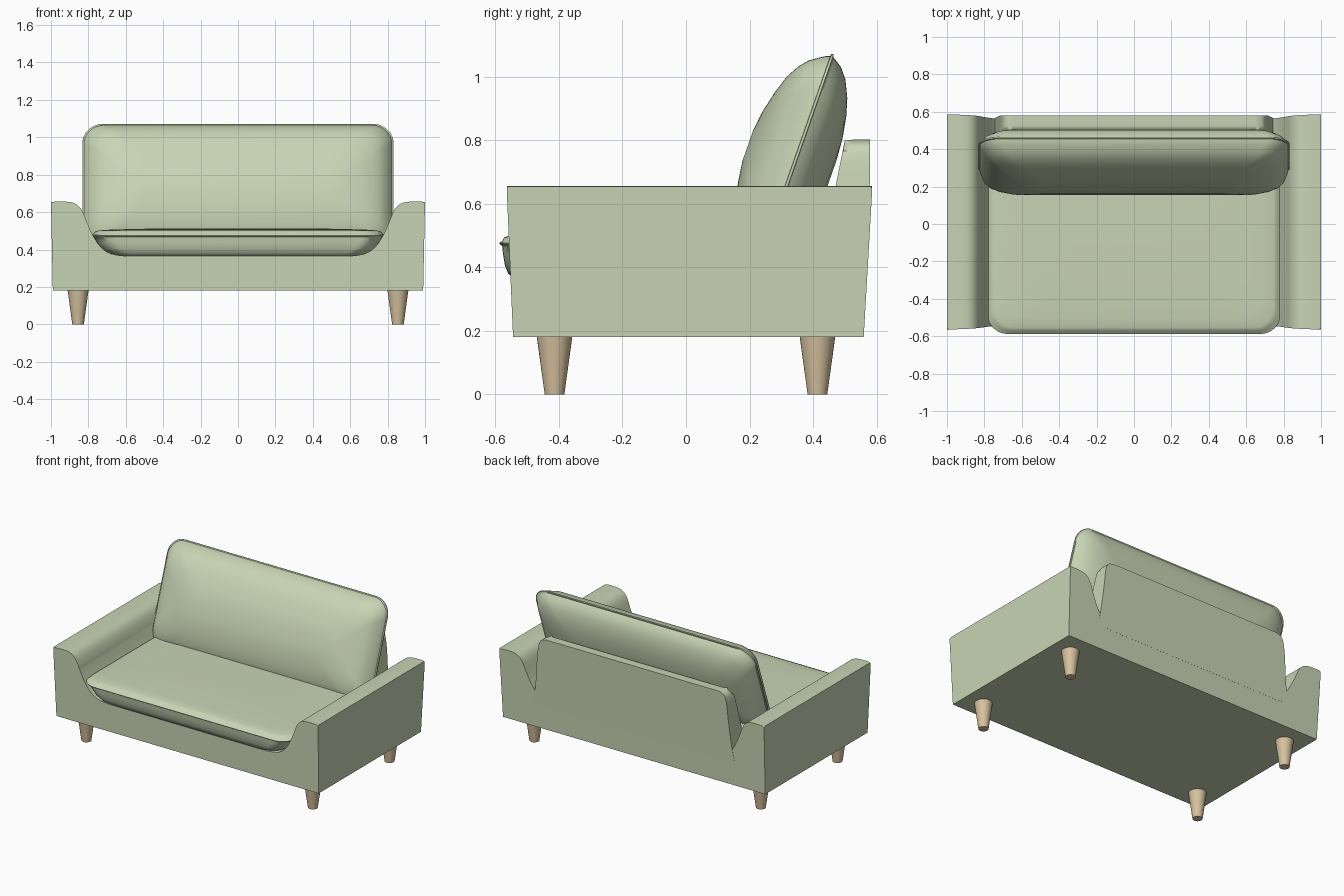
import bpy, bmesh, math

if "Cube" in bpy.data.objects:
    bpy.data.objects.remove(bpy.data.objects["Cube"])


def material(name, rgb):
    m = bpy.data.materials.new(name)
    m.diffuse_color = (*rgb, 1)
    m.use_nodes = True
    m.node_tree.nodes["Principled BSDF"].inputs["Base Color"].default_value = m.diffuse_color
    return m


GREEN = material("sage green fabric", (0.58, 0.66, 0.46))
WOOD = material("pale wood", (0.68, 0.54, 0.35))


def finish(bm, name, mat, angle=35, weighted=False):
    bmesh.ops.recalc_face_normals(bm, faces=bm.faces)
    me = bpy.data.meshes.new(name)
    bm.to_mesh(me)
    bm.free()
    ob = bpy.data.objects.new(name, me)
    bpy.context.collection.objects.link(ob)
    me.materials.append(mat)
    bpy.ops.object.select_all(action='DESELECT')
    ob.select_set(True)
    bpy.context.view_layer.objects.active = ob
    bpy.ops.object.shade_smooth_by_angle(angle=math.radians(angle))
    if weighted:
        mod = ob.modifiers.new("weighted normals", 'WEIGHTED_NORMAL')
        mod.keep_sharp = True
    return ob


def loft(bm, rings):
    """Skin a stack of equal-length point rings and cap both ends."""
    vs = [[bm.verts.new(p) for p in r] for r in rings]
    n = len(vs[0])
    for a, b in zip(vs, vs[1:]):
        for i in range(n):
            j = (i + 1) % n
            bm.faces.new((a[i], a[j], b[j], b[i]))
    bm.faces.new(vs[0][::-1])
    bm.faces.new(vs[-1])
    return vs


def rounded_rect(a, b, r, z, n=8):
    r = min(r, a * 0.95, b * 0.95)
    pts = []
    for k, (sx, sy) in enumerate(((1, 1), (-1, 1), (-1, -1), (1, -1))):
        for i in range(n + 1):
            t = math.pi / 2 * (k + i / n)
            pts.append((sx * (a - r) + r * math.cos(t),
                        sy * (b - r) + r * math.sin(t), z))
    return pts


def cushion(name, a, b, r, layers):
    """Stack of rounded rectangles; layers are (x inset, y inset, height)."""
    bm = bmesh.new()
    loft(bm, [rounded_rect(a - ix, b - iy, r, z) for ix, iy, z in layers])
    return finish(bm, name, GREEN, 50)


def smooth(pts, steps=4):
    """Catmull-Rom curve through 2D points."""
    p = [pts[0]] + pts + [pts[-1]]
    out = []
    for i in range(1, len(p) - 2):
        for s in range(steps):
            t = s / steps
            out.append(tuple(0.5 * (2 * b + (c - a) * t + (2 * a - 5 * b + 4 * c - d) * t * t
                                    + (3 * b - a - 3 * c + d) * t ** 3)
                             for a, b, c, d in zip(p[i - 1], p[i], p[i + 1], p[i + 2])))
    return out + [pts[-1]]


def lean(z):
    return min(1, max(0, (z - 0.18) / 0.475))


def front_y(x, z):
    return -0.535 - 0.01 * min(1, max(0, (abs(x) - 0.75) * 4)) - 0.02 * lean(z)


def back_y(x, z):
    return 0.55 + 0.01 * min(1, max(0, (abs(x) - 0.75) * 4)) + 0.027 * lean(z)


def bevel_rims(bm, rims, test, width):
    edges = [e for e in bm.edges if any(all(v in r for v in e.verts) for r in rims)
             and all(test(v.co) for v in e.verts)]
    bmesh.ops.bevel(bm, geom=edges, offset=width, segments=3, profile=0.5, affect='EDGES')


# Base with arms: one dished profile, flaring slightly towards the top
half = smooth([(1.0, 0.655), (0.92, 0.656), (0.87, 0.645), (0.835, 0.61), (0.805, 0.54),
               (0.775, 0.475), (0.735, 0.415), (0.68, 0.378), (0.60, 0.365)])
profile = [(0.99, 0.18)] + half + [(-x, z) for x, z in reversed(half)] + [(-0.99, 0.18)]
bm = bmesh.new()
rims = loft(bm, [[(x, front_y(x, z), z) for x, z in profile],
                 [(x, back_y(x, z), z) for x, z in profile]])
bevel_rims(bm, [set(r) for r in rims], lambda c: c.z > 0.3, 0.012)
finish(bm, "base_with_arms", GREEN, 35, True)

# Back panel: tapered slab rising from the rear of the base
half = smooth([(0.76, 0.34), (0.745, 0.42), (0.73, 0.55), (0.718, 0.68), (0.708, 0.75),
               (0.69, 0.788), (0.65, 0.802)], 3)
profile = half + [(-x, z) for x, z in reversed(half)]
bm = bmesh.new()
rims = loft(bm, [[(x, 0.42 + 0.2 * (z - 0.4), z) for x, z in profile],
                 [(x, back_y(0, z) + 0.002, z) for x, z in profile]])
bevel_rims(bm, [set(rims[0])], lambda c: c.z > 0.3, 0.025)
finish(bm, "back_panel", GREEN, 35, True)

# Seat cushion with a thin seam lip
seat = cushion("seat_cushion", 0.785, 0.525, 0.11, [
    (0.20, 0.10, 0.355), (0.13, 0.045, 0.365), (0.09, 0.028, 0.38), (0.055, 0.018, 0.405),
    (0.03, 0.012, 0.44), (0.014, 0.009, 0.468), (0.002, 0.002, 0.472), (0, 0, 0.476),
    (0.003, 0.003, 0.48), (0.01, 0.009, 0.482), (0.018, 0.015, 0.494), (0.04, 0.035, 0.502),
    (0.10, 0.09, 0.506), (0.22, 0.2, 0.510), (0.4, 0.34, 0.513)])
seat.location = (0, -0.063, 0)

# Back cushion: reclined pillow, deeper at the front than at the rear
layers = [(0.31, -0.122), (0.24, -0.117), (0.17, -0.105), (0.115, -0.089), (0.062, -0.064),
          (0.03, -0.038), (0.013, -0.012), (0.009, -0.005), (0.001, -0.004), (0, 0),
          (0.001, 0.004), (0.008, 0.005), (0.013, 0.018), (0.023, 0.034), (0.045, 0.066),
          (0.074, 0.09), (0.115, 0.113), (0.173, 0.132), (0.24, 0.148), (0.31, 0.157)]
pillow = cushion("back_cushion", 0.832, 0.36, 0.11, [(d, d, z) for d, z in layers])
pillow.rotation_euler = (math.radians(70.7), 0, 0)
pillow.location = (0, 0.343, 0.732)

# Four tapered legs
for sy, label in ((-1, "front"), (1, "back")):
    for sx, side in ((-1, "left"), (1, "right")):
        bm = bmesh.new()
        bmesh.ops.create_cone(bm, cap_ends=True, segments=32, radius1=0.031,
                              radius2=0.056, depth=0.182)
        leg = finish(bm, f"{label}_{side}_leg", WOOD)
        leg.location = (sx * 0.855, sy * 0.414, 0.091)
